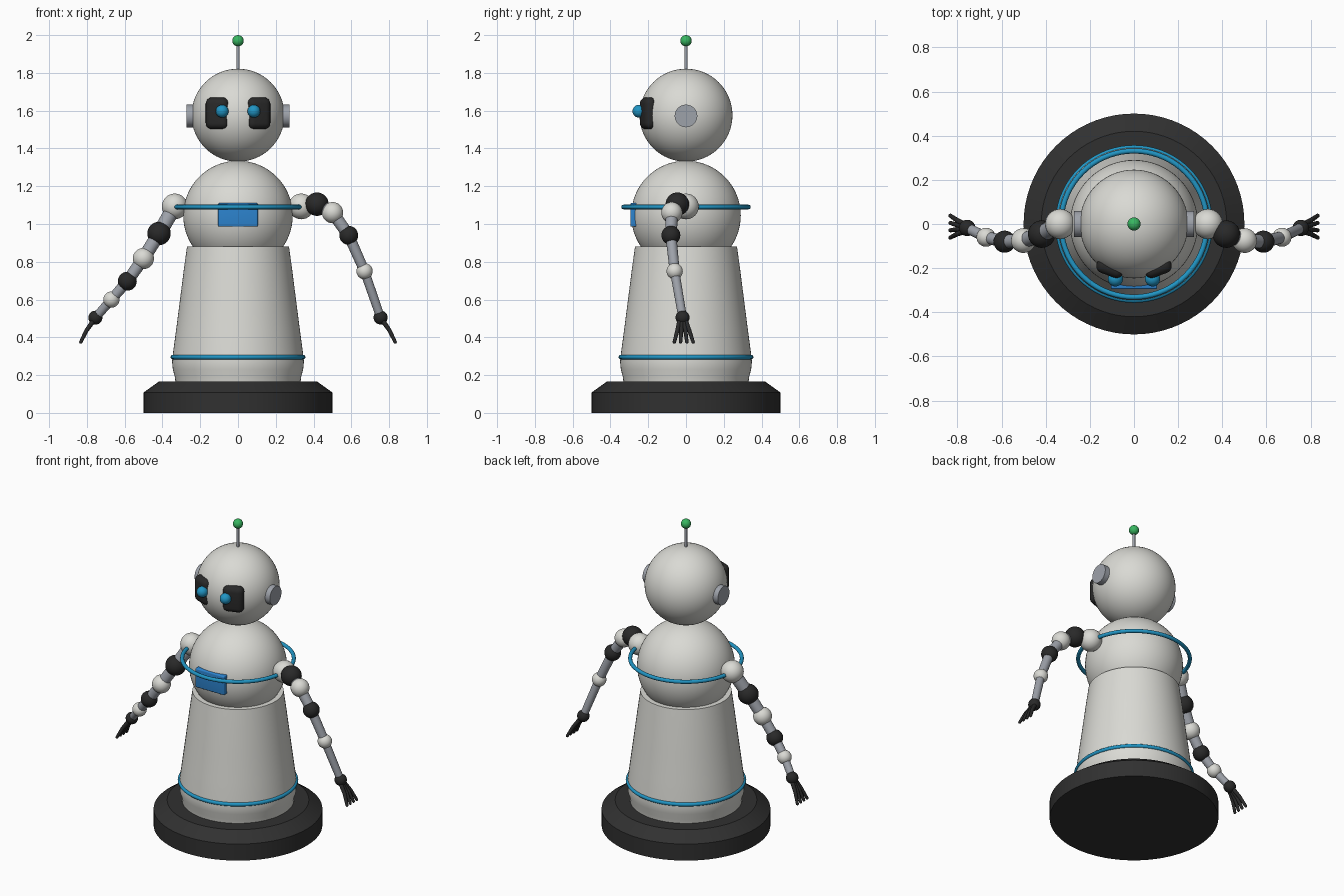
import bpy, math
from mathutils import Vector

if "Cube" in bpy.data.objects:
    bpy.data.objects.remove(bpy.data.objects["Cube"])


def material(name, r, g, b):
    m = bpy.data.materials.new(name)
    m.diffuse_color = (r, g, b, 1)
    m.use_nodes = True
    m.node_tree.nodes["Principled BSDF"].inputs["Base Color"].default_value = m.diffuse_color
    return m


WHITE = material("off_white", 0.70, 0.70, 0.66)
BLACK = material("black", 0.022, 0.022, 0.022)
CHARCOAL = material("charcoal", 0.03, 0.03, 0.03)
GREY = material("steel_grey", 0.34, 0.36, 0.40)
CYAN = material("cyan", 0.015, 0.30, 0.55)
BLUE = material("panel_blue", 0.026, 0.23, 0.62)
GREEN = material("green", 0.04, 0.47, 0.12)


def finish(name, mat, angle=35):
    ob = bpy.context.object
    ob.name = name
    ob.data.materials.append(mat)
    bpy.ops.object.shade_smooth_by_angle(angle=math.radians(angle))
    return ob


def ball(name, mat, loc, r, seg=32):
    bpy.ops.mesh.primitive_uv_sphere_add(segments=seg, ring_count=seg // 2, radius=r, location=loc)
    return finish(name, mat)


def rod(name, mat, a, b, r1, r2=None, seg=20):
    a, b = Vector(a), Vector(b)
    d = b - a
    bpy.ops.mesh.primitive_cone_add(vertices=seg, radius1=r1, radius2=r1 if r2 is None else r2,
                                    depth=d.length, location=(a + b) / 2,
                                    rotation=d.to_track_quat('Z', 'Y').to_euler())
    return finish(name, mat)


def ring(name, z, r):
    bpy.ops.mesh.primitive_torus_add(major_segments=72, minor_segments=12, major_radius=r,
                                     minor_radius=0.012, location=(0, 0, z))
    return finish(name, CYAN)


def lathe(name, mat, profile, seg=72):
    verts = [(r * math.cos(2 * math.pi * i / seg), r * math.sin(2 * math.pi * i / seg), z)
             for r, z in profile for i in range(seg)]
    n = len(profile)
    faces = [(k * seg + i, k * seg + (i + 1) % seg, (k + 1) * seg + (i + 1) % seg, (k + 1) * seg + i)
             for k in range(n - 1) for i in range(seg)]
    faces += [tuple(reversed(range(seg))), tuple(range((n - 1) * seg, n * seg))]
    me = bpy.data.meshes.new(name)
    me.from_pydata(verts, [], faces)
    ob = bpy.data.objects.new(name, me)
    bpy.context.collection.objects.link(ob)
    bpy.ops.object.select_all(action='DESELECT')
    ob.select_set(True)
    bpy.context.view_layer.objects.active = ob
    return finish(name, mat, 30)


def rounded_box(name, mat, loc, size, bevel, turn=0):
    bpy.ops.mesh.primitive_cube_add(size=1, location=loc, rotation=(0, 0, turn))
    ob = bpy.context.object
    ob.scale = size
    bpy.ops.object.transform_apply(location=False, rotation=False, scale=True)
    mod = ob.modifiers.new("round", 'BEVEL')
    mod.width, mod.segments = bevel, 5
    bpy.ops.object.modifier_apply(modifier="round")
    return finish(name, mat)


# base and skirt-like body
lathe("base", CHARCOAL, [(0.50, 0), (0.50, 0.108), (0.42, 0.165)])
lathe("lower_body", WHITE, [(0.33, 0.15), (0.334, 0.19), (0.345, 0.23), (0.349, 0.27), (0.345, 0.31),
                            (0.329, 0.43), (0.307, 0.60), (0.288, 0.75), (0.27, 0.88)])
ball("torso", WHITE, (0, 0, 1.045), 0.29, 64)
ring("lower_ring", 0.295, 0.345)
ring("chest_ring", 1.09, 0.331)
rounded_box("chest_panel", BLUE, (0, -0.27, 1.048), (0.21, 0.05, 0.125), 0.008)

# head, ears and antenna
ball("head", WHITE, (0, 0, 1.576), 0.246, 64)
rod("antenna_rod", GREY, (0, 0, 1.80), (0, 0, 1.96), 0.008)
ball("antenna_tip", GREEN, (0, 0, 1.97), 0.03)
for side, s in (("left", -1), ("right", 1)):
    rod(side + "_ear", GREY, (s * 0.20, 0, 1.572), (s * 0.272, 0, 1.572), 0.06, seg=40)
    rounded_box(side + "_eye_pad", BLACK, (s * 0.108, -0.199, 1.586), (0.128, 0.07, 0.168), 0.033,
                s * math.radians(20))
    ball(side + "_eye", CYAN, (s * 0.084, -0.249, 1.597), 0.034)

# arms: a chain of shrinking ball joints with grey links
ARM_X = [0.335, 0.418, 0.501, 0.586, 0.670, 0.755]
ARM_Y = [0.0, -0.046, -0.075, -0.080, -0.060, -0.018]
RADII = [0.068, 0.062, 0.056, 0.050, 0.043, 0.037]
ARM_Z = {"left": [1.093, 0.950, 0.817, 0.697, 0.600, 0.504],
         "right": [1.093, 1.105, 1.060, 0.940, 0.750, 0.505]}
for side, s in (("left", -1), ("right", 1)):
    pts = [Vector((s * x, y, z)) for x, y, z in zip(ARM_X, ARM_Y, ARM_Z[side])]
    for i, p in enumerate(pts):
        ball(f"{side}_arm_joint_{i}", BLACK if i % 2 else WHITE, p, RADII[i])
        if i:
            rod(f"{side}_arm_link_{i}", GREY, pts[i - 1], p, RADII[i - 1] * 0.58, RADII[i] * 0.62)
    # fingers with a knuckle
    for k in range(4):
        o = (k - 1.5) / 1.5
        wrist = pts[-1] + Vector((s * 0.01, o * 0.015, -0.015))
        knuckle = Vector((s * 0.803, -0.014 + o * 0.032, 0.435))
        tip = Vector((s * 0.832, -0.012 + o * 0.050, 0.375))
        rod(f"{side}_finger_{k}_upper", BLACK, wrist, knuckle, 0.013, 0.011, 12)
        ball(f"{side}_finger_{k}_knuckle", BLACK, knuckle, 0.011, 12)
        rod(f"{side}_finger_{k}_lower", BLACK, knuckle, tip, 0.011, 0.009, 12)
        ball(f"{side}_finger_{k}_tip", BLACK, tip, 0.009, 12)
